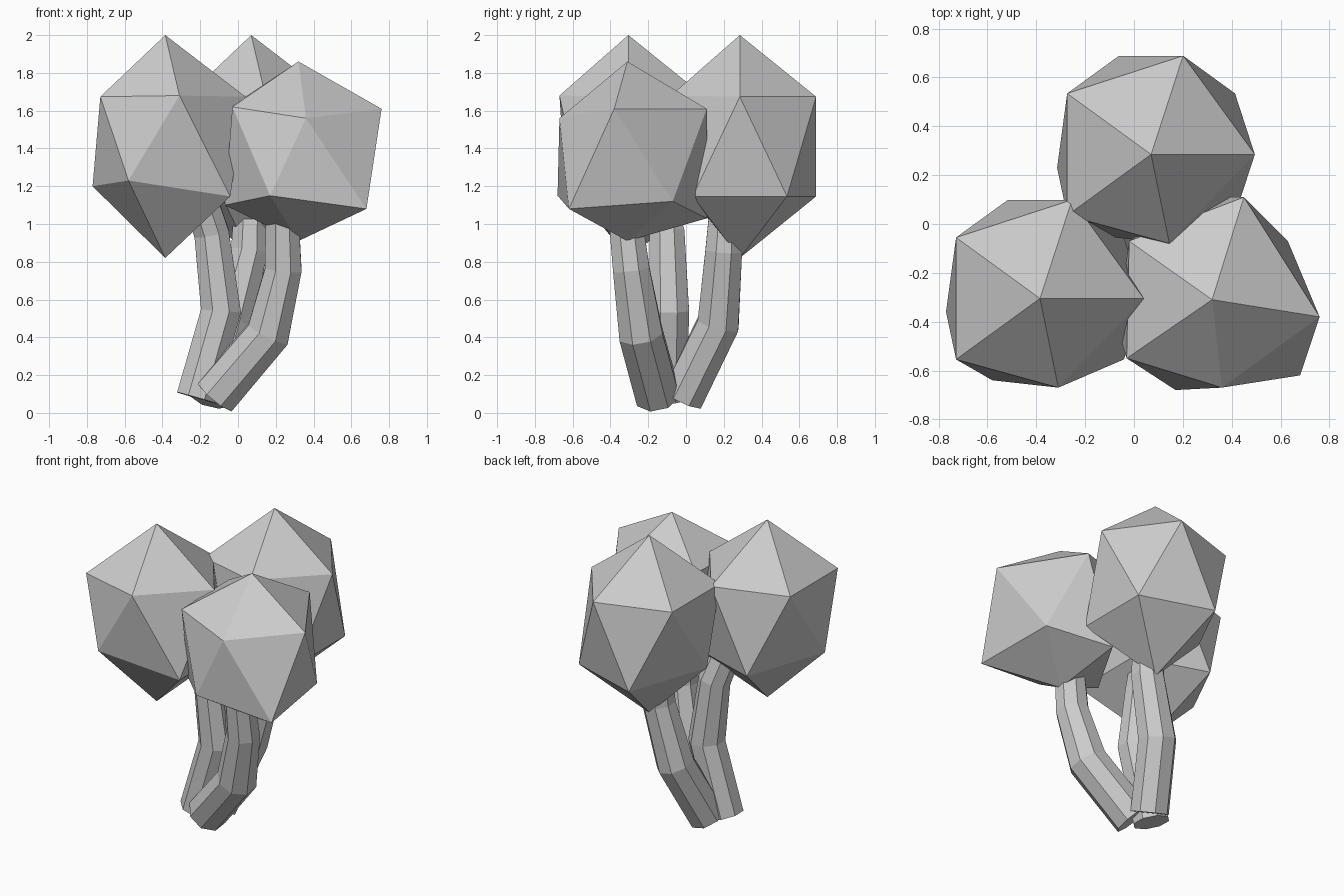
import bpy, bmesh, math
from mathutils import Vector, Matrix

if "Cube" in bpy.data.objects:
    bpy.data.objects.remove(bpy.data.objects["Cube"])


def add_object(name, bm):
    bmesh.ops.recalc_face_normals(bm, faces=bm.faces)
    mesh = bpy.data.meshes.new(name)
    bm.to_mesh(mesh)
    bm.free()
    obj = bpy.data.objects.new(name, mesh)
    bpy.context.collection.objects.link(obj)
    return obj


def crown(name, centre, scale, turn, nudges):
    """Icosahedron leaf clump; nudges move the nearest corner to a new offset."""
    bm = bmesh.new()
    bmesh.ops.create_icosphere(bm, subdivisions=1, radius=1)
    bm.transform(Matrix.Rotation(math.radians(turn), 4, 'Z') @ Matrix.Diagonal((*scale, 1)))
    targets = [Vector(n) for n in nudges]
    picks = [min(bm.verts, key=lambda v: (v.co - t).length) for t in targets]
    for v, t in zip(picks, targets):
        v.co = t
    bm.transform(Matrix.Translation(centre))
    return add_object(name, bm)


def trunk(name, path, radii, sides=8):
    """Bent tapering tube through the path points, closed at both ends."""
    pts = [Vector(p) for p in path]
    bm = bmesh.new()
    rings = []
    for i, (p, r) in enumerate(zip(pts, radii)):
        d = Vector((0, 0, 0))
        if i > 0:
            d += (p - pts[i - 1]).normalized()
        if i < len(pts) - 1:
            d += (pts[i + 1] - p).normalized()
        turn = Vector((0, 0, 1)).rotation_difference(d.normalized())
        ring = []
        for k in range(sides):
            a = math.tau * (k + 0.5) / sides
            ring.append(bm.verts.new(p + turn @ Vector((r * math.cos(a), r * math.sin(a), 0))))
        rings.append(ring)
    for lo, hi in zip(rings, rings[1:]):
        for k in range(sides):
            n = (k + 1) % sides
            bm.faces.new((lo[k], lo[n], hi[n], hi[k]))
    bm.faces.new(rings[0])
    bm.faces.new(rings[-1])
    return add_object(name, bm)


# Two tall leaf clumps share one slightly dented shape
dents = [(0.075, -0.365, 0.27), (-0.195, -0.335, -0.18), (-0.385, -0.055, -0.21)]
tall = (0.475, 0.475, 0.59)
crown("left_crown", (-0.385, -0.305, 1.41), tall, 0, dents)
crown("back_crown", (0.07, 0.285, 1.41), tall, 0, dents)

# Lower right clump, squatter and turned
crown("right_crown", (0.32, -0.31, 1.385), (0.475, 0.475, 0.475), -7, [
    (0.44, -0.07, 0.225), (0.13, 0.42, 0.225), (-0.34, 0.24, 0.25),
    (-0.35, -0.24, 0.235), (0.04, -0.36, 0.175), (0.36, -0.31, -0.305),
    (-0.15, -0.37, -0.235), (-0.39, -0.11, -0.285), (0.31, 0.24, -0.265),
    (-0.06, 0.42, -0.355)])

# Three trunks spreading from a shared foot
trunk("left_trunk", [(-0.22, -0.10, 0.08), (-0.09, -0.09, 0.54),
                     (-0.14, -0.10, 0.95), (-0.25, -0.18, 1.3)],
      (0.115, 0.115, 0.10, 0.09))
trunk("right_trunk", [(-0.12, -0.15, 0.09), (0.16, -0.24, 0.42),
                      (0.24, -0.29, 0.76), (0.23, -0.34, 1.2)],
      (0.125, 0.125, 0.105, 0.09))
trunk("back_trunk", [(-0.14, -0.02, 0.08), (-0.04, 0.17, 0.47),
                     (0.06, 0.20, 0.86), (0.07, 0.22, 1.2)],
      (0.12, 0.12, 0.105, 0.09))
